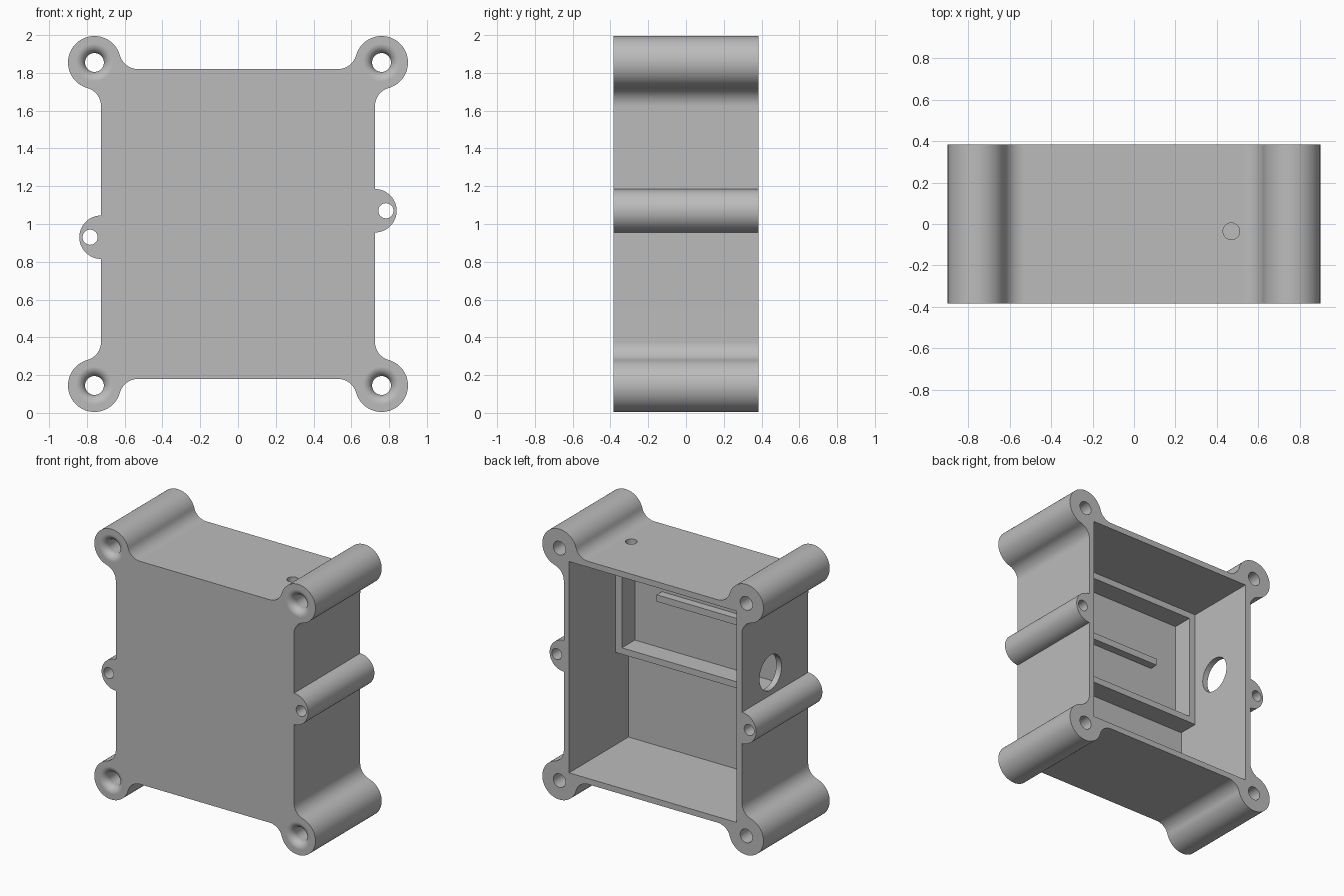
import bpy, bmesh
from math import sin, cos, pi, atan2, hypot, sqrt, radians

if "Cube" in bpy.data.objects:
    bpy.data.objects.remove(bpy.data.objects["Cube"])

# Plan dimensions (x across, h = height measured from the middle)
HALF_X, HALF_H, HALF_Y, MID_Z = 0.725, 0.82, 0.385, 1.0
BOSS_X, BOSS_H, BOSS_R, FILLET = 0.76, 0.855, 0.14, 0.10
TAB_H, TAB_R, TAB_HOLE_X = 0.07, 0.115, 0.783
CAV_X, CAV_H, FLOOR_Y, STEP_Y = 0.682, 0.777, -0.305, -0.155

grey = bpy.data.materials.new("plain grey")
grey.use_nodes = True
grey.diffuse_color = (0.5, 0.5, 0.5, 1)
grey.node_tree.nodes["Principled BSDF"].inputs["Base Color"].default_value = (0.5, 0.5, 0.5, 1)


def finish(name, bm):
    bmesh.ops.recalc_face_normals(bm, faces=bm.faces)
    me = bpy.data.meshes.new(name)
    bm.to_mesh(me)
    bm.free()
    me.materials.append(grey)
    ob = bpy.data.objects.new(name, me)
    bpy.context.collection.objects.link(ob)
    return ob


def box(name, x0, x1, y0, y1, z0, z1):
    bm = bmesh.new()
    bmesh.ops.create_cube(bm, size=1)
    for v in bm.verts:
        v.co = ((x0, x1)[v.co.x > 0], (y0, y1)[v.co.y > 0], (z0, z1)[v.co.z > 0])
    return finish(name, bm)


def lathe(name, profile, center, axis="y", n=48):
    """Closed solid of revolution from (radius, distance along axis) points."""
    bm = bmesh.new()
    rings = []
    for r, t in profile:
        ring = []
        for i in range(n):
            a, b = r * cos(2 * pi * i / n), r * sin(2 * pi * i / n)
            p = {"x": (t, a, b), "y": (a, t, b), "z": (a, b, t)}[axis]
            ring.append(bm.verts.new([c + q for c, q in zip(center, p)]))
        rings.append(ring)
    for lo, hi in zip(rings, rings[1:]):
        for i in range(n):
            j = (i + 1) % n
            bm.faces.new((lo[i], lo[j], hi[j], hi[i]))
    bm.faces.new(rings[0])
    bm.faces.new(rings[-1])
    return finish(name, bm)


def cut(target, cutter):
    cutter.hide_render = True
    mod = target.modifiers.new("cut", "BOOLEAN")
    mod.operation, mod.solver, mod.object = "DIFFERENCE", "EXACT", cutter
    bpy.context.view_layer.objects.active = target
    bpy.ops.object.modifier_apply(modifier=mod.name)
    bpy.data.objects.remove(cutter)


def arc(cx, ch, r, a0, a1, n):
    return [(cx + r * cos(a0 + (a1 - a0) * i / n), ch + r * sin(a0 + (a1 - a0) * i / n))
            for i in range(n + 1)]


# Outline: one filleted corner boss, mirrored and turned about the middle
reach = BOSS_R + FILLET
side_x, top_h = HALF_X + FILLET, HALF_H + FILLET
side_h = BOSS_H - sqrt(reach ** 2 - (side_x - BOSS_X) ** 2)
top_x = BOSS_X - sqrt(reach ** 2 - (top_h - BOSS_H) ** 2)
a_side = atan2(BOSS_H - side_h, BOSS_X - side_x)
a_top = atan2(top_h - BOSS_H, top_x - BOSS_X)
corner = (arc(side_x, side_h, FILLET, pi, a_side, 12)
          + arc(BOSS_X, BOSS_H, BOSS_R, a_side - pi, a_top, 48)[1:]
          + arc(top_x, top_h, FILLET, a_top - pi, -pi / 2, 12)[1:])
half = ([(x, -h) for x, h in reversed(corner)]
        + arc(HALF_X, TAB_H, TAB_R, -pi / 2, pi / 2, 32) + corner)
outline = half + [(-x, -h) for x, h in half]

bm = bmesh.new()
front = bm.faces.new([bm.verts.new((x, -HALF_Y, MID_Z + h)) for x, h in outline])
ext = bmesh.ops.extrude_face_region(bm, geom=[front], use_keep_orig=True)
for v in ext["geom"]:
    if isinstance(v, bmesh.types.BMVert):
        v.co.y = HALF_Y
housing = finish("housing", bm)

# Cavity open to the back
cut(housing, box("cavity_cutter", -CAV_X, CAV_X, FLOOR_Y, 0.5, MID_Z - CAV_H, MID_Z + CAV_H))

# Corner screw holes with a rounded mouth on the front
mouth = [(0.1, -0.42)] + [(0.1 - 0.05 * sin(t * pi / 16), -HALF_Y + 0.05 - 0.05 * cos(t * pi / 16))
                          for t in range(9)] + [(0.05, 0.42)]
for sx in (-1, 1):
    for sh in (-1, 1):
        cut(housing, lathe("screw_cutter", mouth, (sx * BOSS_X, 0, MID_Z + sh * BOSS_H)))
    # Side tab hole
    cut(housing, lathe("tab_cutter", [(0.04, -0.5), (0.04, 0.5)],
                       (sx * TAB_HOLE_X, 0, MID_Z + sx * TAB_H)))

# Cable hole in the right wall and small hole in the top wall
cut(housing, lathe("cable_cutter", [(0.128, -0.1), (0.128, 0.1)], (-0.7, 0.053, 1.21), "x"))
cut(housing, lathe("top_cutter", [(0.04, -0.1), (0.04, 0.1)], (0.47, -0.035, 1.8), "z"))

# Raised frame on the upper half of the cavity floor, with a rib inside
frame = box("inner_frame", -CAV_X - 0.01, CAV_X + 0.01, FLOOR_Y - 0.01, STEP_Y,
            0.903, MID_Z + CAV_H + 0.01)
cut(frame, box("frame_cutter", -0.63, 0.63, -0.5, 0.5, 0.95, 1.73))
rib = box("inner_rib", -0.41, 0.41, FLOOR_Y - 0.01, FLOOR_Y + 0.06, 1.315, 1.365)

# Smooth shading on the round parts, flat walls kept flat
bpy.ops.object.select_all(action="DESELECT")
housing.select_set(True)
bpy.context.view_layer.objects.active = housing
bpy.ops.object.shade_smooth_by_angle(angle=radians(30))
weighted = housing.modifiers.new("flat walls", "WEIGHTED_NORMAL")
weighted.keep_sharp = True
